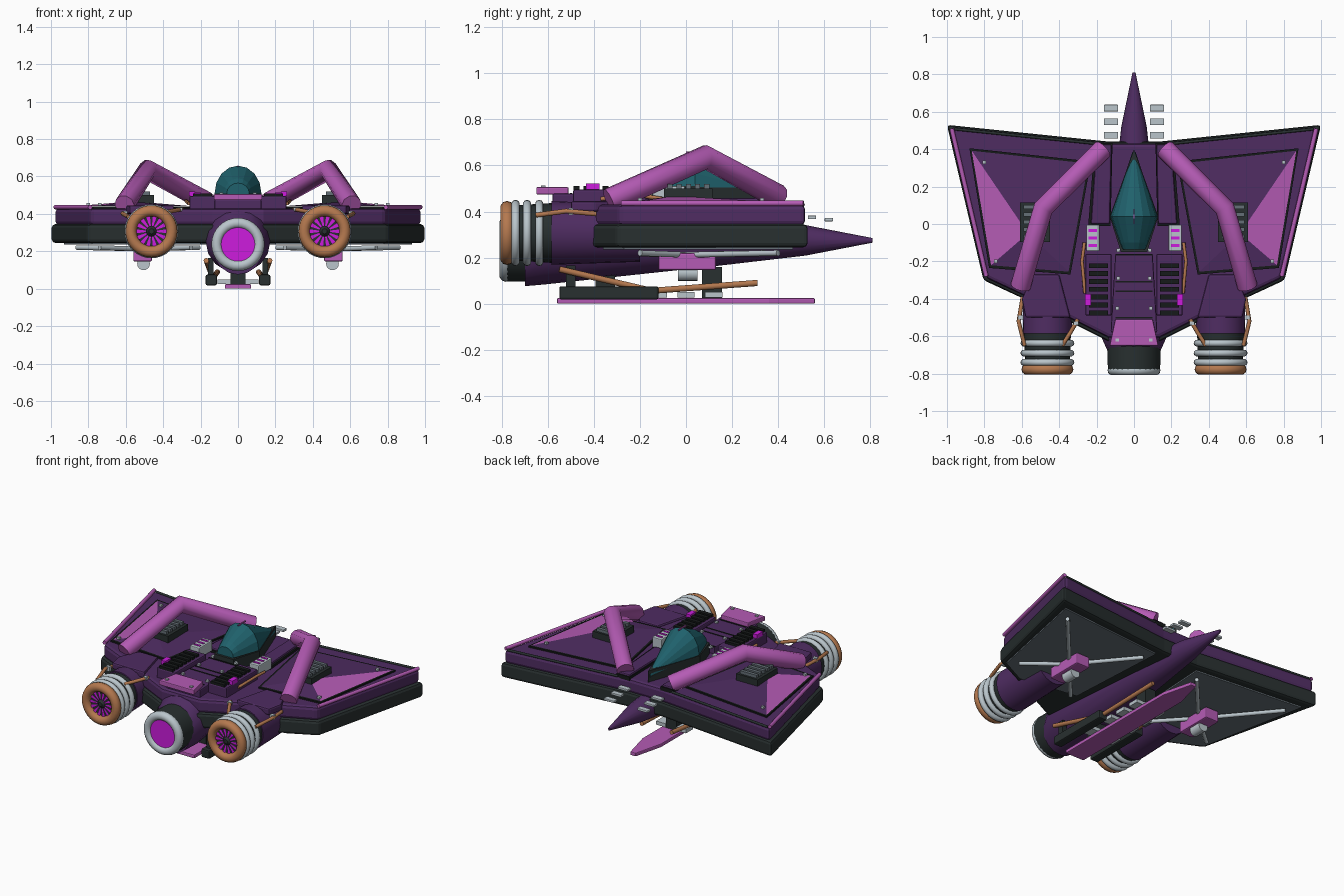
import bpy, bmesh, math
from mathutils import Vector, Matrix

cube = bpy.data.objects.get("Cube")
if cube:
    bpy.data.objects.remove(cube)


def material(name, r, g, b):
    m = bpy.data.materials.new(name)
    m.use_nodes = True
    m.diffuse_color = (r, g, b, 1)
    m.node_tree.nodes["Principled BSDF"].inputs["Base Color"].default_value = (r, g, b, 1)
    return m


PURPLE = material("deep purple", .077, .025, .12)
PINK = material("orchid pink", .46, .105, .46)
DARK = material("charcoal", .021, .029, .029)
SLATE = material("slate", .13, .16, .185)
SILVER = material("silver", .49, .56, .6)
COPPER = material("copper", .46, .19, .078)
TEAL = material("canopy teal", .014, .12, .15)
MAGENTA = material("glow magenta", .61, .012, .73)
BLACK = material("black", .008, .01, .01)


def finish(name, data, mats, mirror=False, bevel=0):
    ob = bpy.data.objects.new(name, data)
    bpy.context.scene.collection.objects.link(ob)
    for m in mats:
        data.materials.append(m)
    if bevel:
        mod = ob.modifiers.new("Bevel", "BEVEL")
        mod.width, mod.segments = bevel, 2
    if mirror:
        mod = ob.modifiers.new("Mirror", "MIRROR")
        mod.use_mirror_merge = False
    return ob


def from_bm(name, bm, mats, mirror=False, bevel=0, smooth=False):
    bmesh.ops.recalc_face_normals(bm, faces=bm.faces)
    me = bpy.data.meshes.new(name)
    bm.to_mesh(me)
    bm.free()
    if smooth:
        me.shade_smooth()
        me.set_sharp_from_angle(angle=.7)
    return finish(name, me, mats, mirror, bevel)


def prism(name, pts, z0, z1, mat, mirror=False, bevel=0):
    bm = bmesh.new()
    face = bm.faces.new([bm.verts.new((x, y, z0)) for x, y in pts])
    top = bmesh.ops.extrude_face_region(bm, geom=[face])["geom"]
    for v in top:
        if isinstance(v, bmesh.types.BMVert):
            v.co.z = z1
    return from_bm(name, bm, [mat], mirror, bevel)


def boxes(name, items, mat, mirror=False, bevel=0):
    # each item is a centre and a size
    bm = bmesh.new()
    for c, s in items:
        bmesh.ops.create_cube(bm, size=1, matrix=Matrix.Translation(c) @ Matrix.Diagonal((*s, 1)))
    return from_bm(name, bm, [mat], mirror, bevel)


def loft(name, stations, sides, mats, mirror=False, smooth=True, x=0, split=None):
    # closed body along y; each station is y, centre z, half width, half height
    bm = bmesh.new()
    rings = [[bm.verts.new((x + rx * math.cos(a), y, z + rz * math.sin(a)))
              for a in (2 * math.pi * i / sides for i in range(sides))]
             for y, z, rx, rz in stations]
    for a, b in zip(rings, rings[1:]):
        for i in range(sides):
            j = (i + 1) % sides
            f = bm.faces.new((a[i], a[j], b[j], b[i]))
            if split is not None:
                f.material_index = int(i >= split)
    bm.faces.new(rings[0])
    bm.faces.new(rings[-1])
    return from_bm(name, bm, mats, mirror, 0, smooth)


def ring(name, x, y, z, major, minor, mat, mirror=False):
    # round ring facing along y
    bm = bmesh.new()
    n, m = 32, 10
    v = [[bm.verts.new((x + (major + minor * math.cos(q)) * math.cos(p), y + minor * math.sin(q),
                        z + (major + minor * math.cos(q)) * math.sin(p)))
          for q in (2 * math.pi * k / m for k in range(m))]
         for p in (2 * math.pi * k / n for k in range(n))]
    for i in range(n):
        for j in range(m):
            a, b = v[i], v[(i + 1) % n]
            bm.faces.new((a[j], b[j], b[(j + 1) % m], a[(j + 1) % m]))
    return from_bm(name, bm, [mat], mirror, 0, True)


def tube(name, pts, radius, mat, mirror=True):
    cu = bpy.data.curves.new(name, "CURVE")
    cu.dimensions = "3D"
    cu.bevel_depth, cu.bevel_resolution, cu.use_fill_caps = radius, 3, True
    sp = cu.splines.new("POLY")
    sp.points.add(len(pts) - 1)
    for p, co in zip(sp.points, pts):
        p.co = (*co, 1)
    return finish(name, cu, [mat], mirror)


def inset(pts, d):
    # shrink an outline toward its own middle
    c = sum((Vector(p) for p in pts), Vector((0, 0))) / len(pts)
    return [Vector(p) + (c - Vector(p)).normalized() * d for p in pts]


# Hull and wings: one outline, dark lower slab and purple upper slab
half = [(.13, .44), (1, .53), (.805, -.3), (.6, -.395), (.42, -.485), (.14, -.625)]
outline = half + [(-x, y) for x, y in reversed(half)]
prism("lower_wing_slab", outline, .245, .345, DARK, bevel=.018)
prism("upper_wing_slab", [(x * .98, y * .975 + .002) for x, y in outline], .34, .43, PURPLE, bevel=.02)
tube("wing_edge_rail", [(.975, .51, .436), (.79, -.28, .436)], .012, PINK)
tube("leading_edge_rail", [(.96, .508, .43), (.2, .43, .43)], .008, DARK)

# Raised wing panels: low pyramid, pink toward the wing tip
panel = [(.88, .405), (.775, -.235), (.34, -.27), (.23, .335)]
prism("wing_panel_frame", panel, .42, .44, BLACK, True)
bm = bmesh.new()
base = [bm.verts.new((p.x, p.y, .441)) for p in inset(panel, .018)]
apex = bm.verts.new((.567, -.05, .468))
for i in range(4):
    f = bm.faces.new((base[i], base[(i + 1) % 4], apex))
    f.material_index = int(i == 0)
bm.faces.new(base)
from_bm("wing_panel", bm, [PURPLE, PINK], True)
boxes("wing_bolts", [((x, y, .452), (.018, .018, .014)) for x, y in ((.8, .33), (.74, -.2))], SILVER, True)
boxes("wing_vent", [((.53, .01, .47), (.16, .21, .06))], DARK, True)
boxes("wing_vent_slats", [((.53, -.07 + .04 * i, .508), (.12, .022, .024)) for i in range(5)], SLATE, True)

# Wing underside with struts and pod
under = [(.93, .465), (.78, -.27), (.6, -.36), (.2, -.3), (.16, .395)]
prism("underside_panel", under, .236, .25, SLATE, True)
for i, end in enumerate([(.86, .4), (.74, -.2), (.25, -.3), (.21, .34)]):
    tube(f"underside_strut_{i}", [(.51, 0, .212), (*end, .22)], .013, SILVER)
boxes("underside_pod", [((.51, .005, .183), (.1, .25, .075))], PINK, True, .008)
loft("pod_sensor", [(-.035, .133, .034, .034), (.05, .133, .034, .034)], 16, [SILVER], True, x=.505)

# Fuselage
loft("fuselage", [(-.7, .208, .132, .132), (-.61, .25, .172, .166), (.1, .268, .114, .108),
                  (.52, .275, .068, .066), (.81, .275, .008, .01)], 16, [PURPLE])
boxes("nose_tabs", [((.123, .62 - .073 * i, .365 + .01 * i), (.075, .036, .015)) for i in range(4)],
      SILVER, True, .003)

# Canopy: teal upper half, dark tub below
loft("canopy", [(-.135, .51, .06, .055), (-.1, .51, .075, .08), (.04, .51, .125, .148),
                (.385, .47, .008, .015)], 16, [TEAL, DARK], smooth=False, split=8)
prism("canopy_sill", [(0, .4), (.13, .04), (.07, -.15), (-.07, -.15), (-.13, .04)], .42, .505, DARK)
boxes("canopy_marker", [((0, .04, .656), (.008, .08, .008))], PINK)

# Deck
prism("cheek_frame", [(.125, -.01), (.245, -.01), (.21, .432), (.115, .432)], .42, .446, BLACK, True)
prism("deck_cheek", [(.13, 0), (.23, 0), (.2, .425), (.12, .425)], .42, .458, PURPLE, True, .008)
prism("deck_spine", [(.1, -.16), (.125, -.58), (-.125, -.58), (-.1, -.16)], .42, .478, PURPLE, bevel=.008)
boxes("deck_seams", [((0, y, .477), (.2, .008, .008)) for y in (-.165, -.31, -.36, -.5)], BLACK)
boxes("deck_rivets", [((x, y, .482), (.018, .018, .014)) for x, y in
                      ((.085, -.14), (.085, -.29), (.09, -.45))], SILVER, True)
prism("rear_plate", [(.1, -.51), (.13, -.65), (-.13, -.65), (-.1, -.51)], .474, .506, PINK, bevel=.005)
boxes("rear_plate_rivets", [((.09, -.62, .508), (.018, .018, .012))], SILVER, True)
boxes("grille_base", [((.19, -.325, .45), (.14, .33, .09))], PURPLE, True, .008)
boxes("grille_slats", [((.19, -.475 + .042 * i, .498), (.1, .026, .024)) for i in range(7)], BLACK, True)
boxes("deck_unit", [((.22, -.075, .475), (.07, .14, .07))], SILVER, True, .005)
boxes("deck_unit_lights", [((.22, -.115 + .04 * i, .511), (.045, .014, .006)) for i in range(3)], MAGENTA, True)
boxes("deck_lamp", [((.247, -.405, .508), (.032, .06, .026))], MAGENTA, True)
tube("deck_pipe", [(.265, -.1, .455), (.278, -.2, .47), (.262, -.37, .455)], .009, COPPER)

# Arched ducts
tube("arched_duct", [(.607, -.335, .448), (.485, .085, .636), (.167, .4, .464)], .054, PINK)

# Side engines
EX, EZ = .463, .307
prism("engine_fairing", [(.34, -.5), (.4, -.27), (.54, -.27), (.6, -.4), (.58, -.5)], .4, .445, PURPLE, True, .01)
loft("side_nacelle", [(-.585, EZ, .132, .138), (-.2, EZ, .125, .125)], 24, [PURPLE], True, x=EX)
loft("side_engine_core", [(-.775, EZ, .118, .118), (-.58, EZ, .126, .13)], 24, [DARK], True, x=EX)
for i, y in enumerate((-.74, -.69, -.637)):
    ring(f"side_engine_band_{i}", EX, y, EZ, .126, .018, SILVER, True)
ring("side_engine_lip", EX, -.777, EZ, .109, .03, COPPER, True)
bm = bmesh.new()
for i in range(14):
    a = 2 * math.pi * i / 14
    blade = [(.028, -.13), (.082, -.13), (.082, .13), (.028, .13)]
    bm.faces.new([bm.verts.new((EX + r * math.cos(a + d), -.782, EZ + r * math.sin(a + d)))
                  for r, d in blade])
bmesh.ops.solidify(bm, geom=bm.faces[:], thickness=.006)
from_bm("fan_blades", bm, [MAGENTA], True)
loft("fan_hub", [(-.792, EZ, .014, .014), (-.775, EZ, .028, .028)], 12, [DARK], True, x=EX)
tube("outer_engine_pipe", [(.595, -.39, .39), (.617, -.52, .402), (.585, -.65, .385)], .011, COPPER)
tube("inner_engine_pipe", [(.3, -.51, .425), (.34, -.58, .418), (.385, -.65, .41)], .011, COPPER)
boxes("pipe_clamps", [((.605, -.5, .4), (.03, .02, .03)), ((.31, -.53, .425), (.025, .02, .02))], SILVER, True)

# Centre engine
CZ = .237
loft("centre_engine", [(-.785, CZ, .14, .14), (-.6, CZ, .142, .142)], 28, [DARK])
ring("centre_engine_lip", 0, -.782, CZ, .114, .028, SILVER)
loft("centre_engine_glow", [(-.795, CZ, .092, .092), (-.78, CZ, .092, .092)], 28, [MAGENTA])

# Belly: keel, supports, side skids and pipes
prism("keel", [(.07, -.56), (.07, .36), (.02, .56), (-.02, .56), (-.07, .36), (-.07, -.56)],
      0, .024, PINK, bevel=.005)
boxes("keel_posts", [((0, y, .09), (.08, .085, .14)) for y in (-.35, .113)], DARK)
boxes("keel_brackets", [((.075, y, .038), (.07, .075, .024)) for y in (-.3, -.12, 0, .12)], SILVER, True)
boxes("belly_skid", [((.143, -.335, .047), (.06, .43, .057))], DARK, True, .008)
boxes("skid_hangers", [((.145, -.5, .115), (.03, .04, .1))], DARK, True)
tube("belly_pipe", [(.17, -.55, .15), (.135, -.15, .056), (.11, .31, .09)], .014, COPPER)
